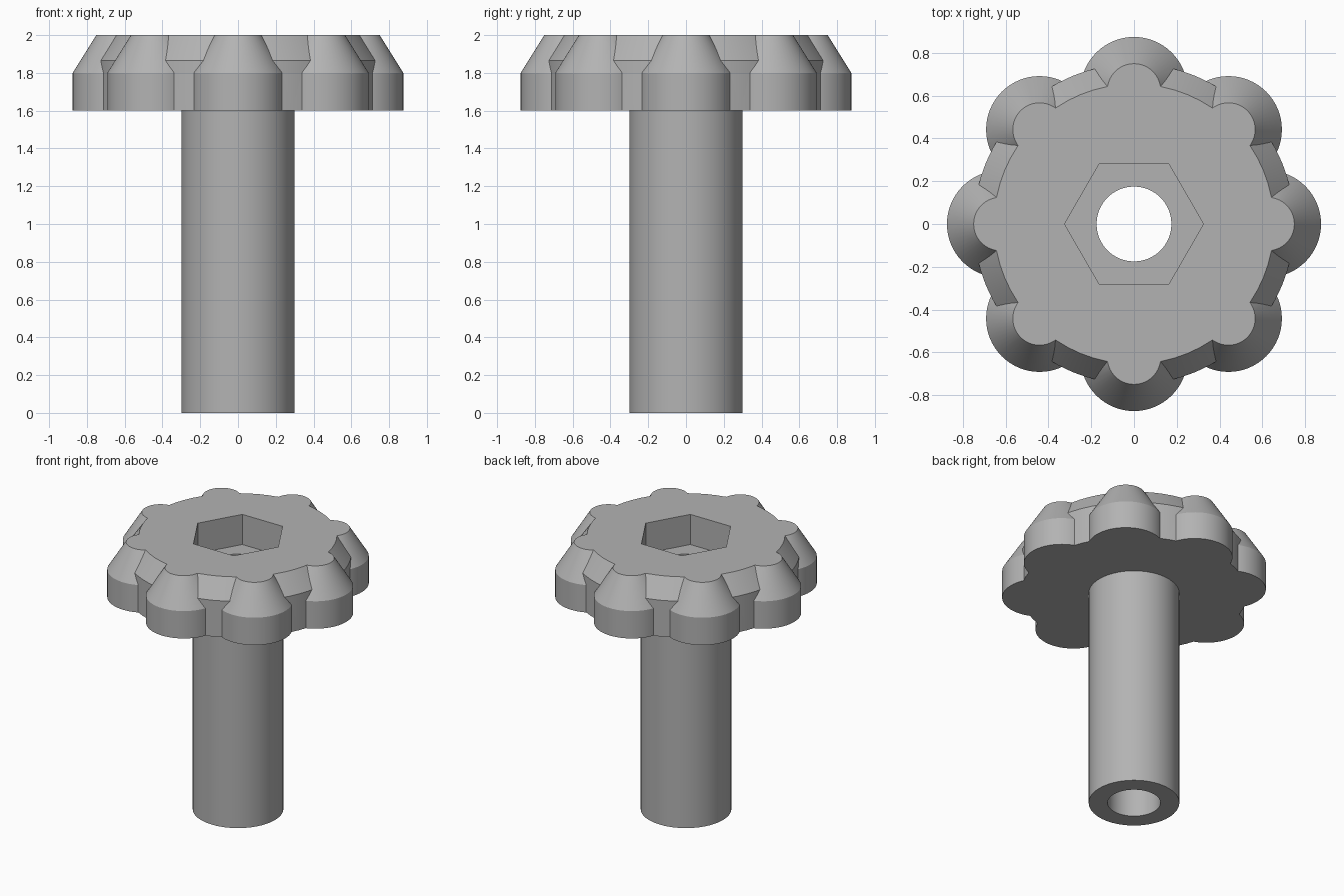
import bpy, bmesh, math

if "Cube" in bpy.data.objects:
    bpy.data.objects.remove(bpy.data.objects["Cube"])

SEGMENTS = 64
LOBES = 8

grey = bpy.data.materials.new("plain grey")
grey.use_nodes = True
COLOUR = (0.45, 0.45, 0.45, 1)
grey.diffuse_color = COLOUR
grey.node_tree.nodes["Principled BSDF"].inputs["Base Color"].default_value = COLOUR


def turned_solid(name, profile, centre=(0, 0), sides=SEGMENTS, closed=False):
    """Turn (radius, z) points about a vertical axis; cap the ends or close the loop."""
    bm = bmesh.new()
    rings = []
    for radius, z in profile:
        rings.append([bm.verts.new((centre[0] + radius * math.cos(math.tau * i / sides),
                                    centre[1] + radius * math.sin(math.tau * i / sides), z))
                      for i in range(sides)])
    pairs = list(zip(rings, rings[1:]))
    if closed:
        pairs.append((rings[-1], rings[0]))
    for low, high in pairs:
        for i in range(sides):
            j = (i + 1) % sides
            bm.faces.new((low[i], low[j], high[j], high[i]))
    if not closed:
        bm.faces.new(rings[0])
        bm.faces.new(rings[-1])
    bmesh.ops.recalc_face_normals(bm, faces=bm.faces)
    mesh = bpy.data.meshes.new(name)
    bm.to_mesh(mesh)
    bm.free()
    mesh.materials.append(grey)
    obj = bpy.data.objects.new(name, mesh)
    bpy.context.collection.objects.link(obj)
    return obj


def combine(target, tool, operation):
    """Apply a boolean to the target, then discard the tool."""
    bpy.context.view_layer.objects.active = target
    mod = target.modifiers.new(operation.lower(), 'BOOLEAN')
    mod.operation, mod.solver, mod.object = operation, 'EXACT', tool
    bpy.ops.object.modifier_apply(modifier=mod.name)
    bpy.data.objects.remove(tool)


# Knob head: bevelled disc with eight tapered grip lobes
head = turned_solid("knob_head", [(0.75, 1.6), (0.75, 1.865), (0.655, 2)])
for k in range(LOBES):
    a = math.tau * k / LOBES
    lobe = turned_solid("grip_lobe", [(0.25, 1.6), (0.25, 1.8), (0.125, 2)],
                        (0.625 * math.cos(a), 0.625 * math.sin(a)))
    combine(head, lobe, 'UNION')

# Hexagonal socket and the bore below it
combine(head, turned_solid("hex_cutter", [(0.325, 1.78), (0.325, 2.1)], sides=6), 'DIFFERENCE')
combine(head, turned_solid("bore_cutter", [(0.175, 1.5), (0.175, 1.9)]), 'DIFFERENCE')

# Hollow shaft
shaft = turned_solid("hollow_shaft", [(0.3, 0), (0.3, 1.6), (0.175, 1.6), (0.175, 0)], closed=True)

# Smooth the round walls, keep the edges crisp
for obj in (head, shaft):
    bpy.ops.object.select_all(action='DESELECT')
    obj.select_set(True)
    bpy.context.view_layer.objects.active = obj
    bpy.ops.object.shade_smooth_by_angle(angle=math.radians(25))
